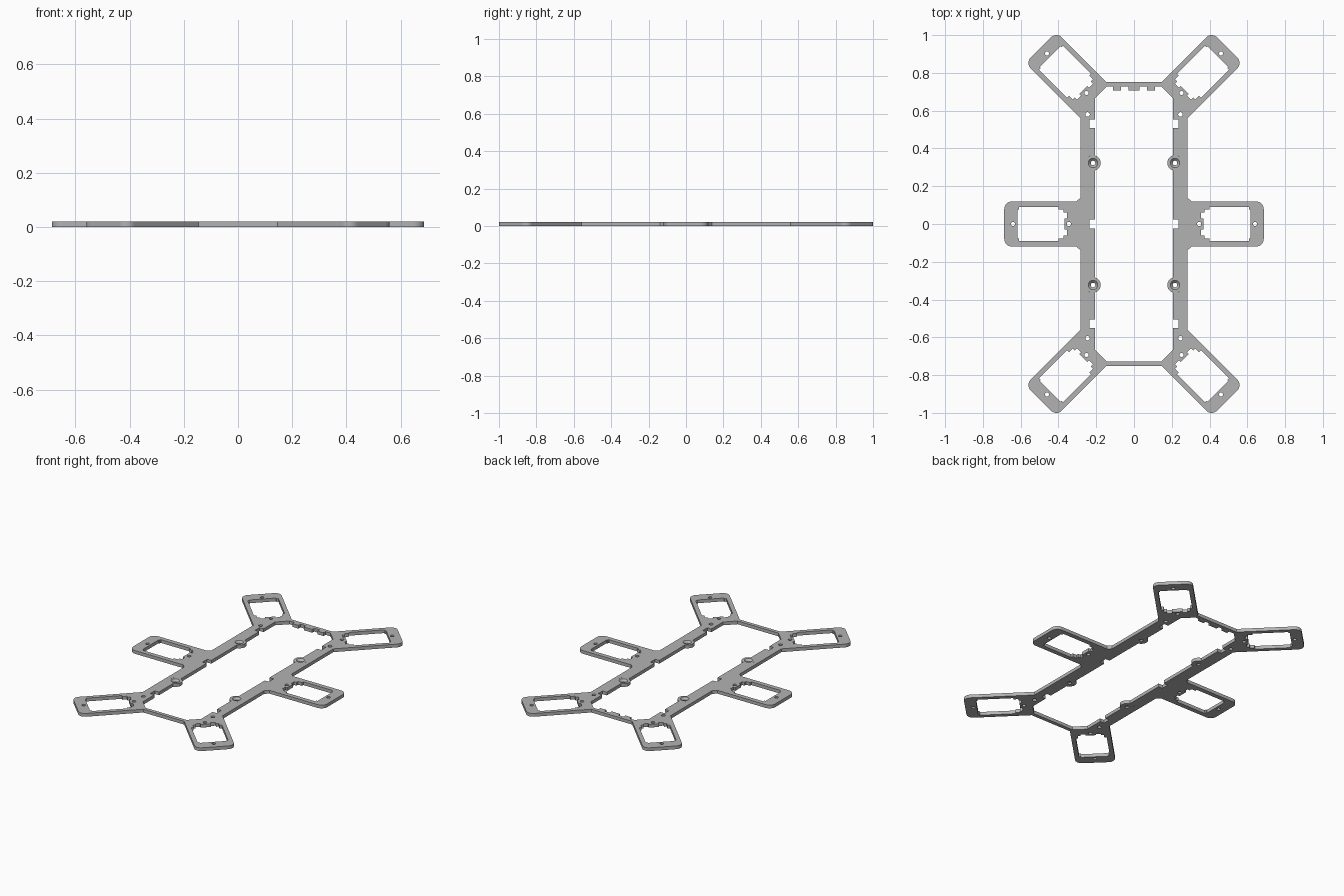
import bpy, bmesh
from math import cos, sin, radians, sqrt, acos, degrees, pi

cube = bpy.data.objects.get("Cube")
if cube:
    bpy.data.objects.remove(cube, do_unlink=True)

T = 0.021          # plate thickness
INNER = 0.206      # half width of the central opening
BOSS_X, BOSS_Y, BOSS_R = 0.217, 0.323, 0.041
ARM_Y = 0.4415     # where the diagonal arm axis crosses x = 0
ARM_SHIFT = 0.323  # diagonal arm offset relative to the middle arm

grey = bpy.data.materials.new("plate_grey")
grey.use_nodes = True
colour = (0.45, 0.45, 0.45, 1)
grey.diffuse_color = colour
grey.node_tree.nodes["Principled BSDF"].inputs["Base Color"].default_value = colour


def arc(cx, cy, r, a0, a1, n=8):
    step = radians(a1 - a0) / n
    return [(cx + r * cos(radians(a0) + i * step),
             cy + r * sin(radians(a0) + i * step)) for i in range(n + 1)]


def flip_x(pts):
    return [(-x, y) for x, y in reversed(pts)]


def flip_y(pts):
    return [(x, -y) for x, y in reversed(pts)]


def circle(x, y, r=0.011):
    return arc(x, y, r, 0, 345, 23)


def diagonal(pts):
    """Move middle-arm points onto the rear diagonal arm."""
    k = 1 / sqrt(2)
    return [((u + ARM_SHIFT - v) * k - ARM_Y / 2,
             (u + ARM_SHIFT + v) * k + ARM_Y / 2) for u, v in pts]


def notch(y, half):
    return [(INNER, y - half), (0.235, y - half), (0.235, y + half), (INNER, y + half)]


def pocket(y):
    a = degrees(acos((INNER - BOSS_X) / BOSS_R))
    return arc(BOSS_X, y, BOSS_R, -a, a, 20)


# Outer outline, one quarter then mirrored
quarter = [(0.145, 0.751)]
quarter += arc(0.411, 0.96, 0.04, 135, 45)
quarter += arc(0.519, 0.853, 0.04, 45, -45)
quarter += [(0.283, 0.56), (0.283, 0.14), (0.305, 0.119)]
quarter += arc(0.647, 0.079, 0.04, 90, 0)
right_side = quarter + flip_y(quarter)
outline = right_side + flip_x(right_side)

# Central opening with notches, boss pockets and rear teeth
side = [(0.145, -0.728), (INNER, -0.667)]
side += notch(-0.528, 0.023) + pocket(-BOSS_Y) + notch(0, 0.024)
side += pocket(BOSS_Y) + notch(0.53, 0.023)
side += [(INNER, 0.667), (0.145, 0.728)]
for a, b in ((0.11, 0.068), (0.03, None)):
    side += [(a, 0.728), (a, 0.708)]
    if b:
        side += [(b, 0.708), (b, 0.728)]
opening = side + flip_x(side)

# Stepped motor window and its screw holes, on the middle arm
half_window = [(0.618, 0.0), (0.618, 0.078), (0.61, 0.078), (0.61, 0.09),
               (0.40, 0.09), (0.40, 0.076), (0.372, 0.076), (0.372, 0.06),
               (0.356, 0.06), (0.356, 0.03), (0.369, 0.03)]
window = half_window + flip_y(half_window)[:-1]
arm_cuts = [window, circle(0.641, 0), circle(0.345, 0)]

right_cuts = list(arm_cuts)
for cut in arm_cuts:
    rear = diagonal(cut)
    right_cuts += [rear, flip_y(rear)]
right_cuts += [circle(0.246, 0.58, 0.012), circle(0.246, -0.605, 0.012)]
loops = [outline, opening] + right_cuts + [flip_x(c) for c in right_cuts]

# Frame plate: filled flat curve with holes, extruded
curve = bpy.data.curves.new("frame_plate", "CURVE")
curve.dimensions = "2D"
curve.fill_mode = "BOTH"
curve.extrude = T / 2
for pts in loops:
    spline = curve.splines.new("POLY")
    spline.points.add(len(pts) - 1)
    for p, (x, y) in zip(spline.points, pts):
        p.co = (x, y, 0, 1)
    spline.use_cyclic_u = True
helper = bpy.data.objects.new("plate_curve", curve)
bpy.context.collection.objects.link(helper)
bpy.context.view_layer.update()
graph = bpy.context.evaluated_depsgraph_get()
mesh = bpy.data.meshes.new_from_object(helper.evaluated_get(graph))
bpy.data.objects.remove(helper, do_unlink=True)


def add_object(name, bm, data):
    bmesh.ops.recalc_face_normals(bm, faces=bm.faces)
    for f in bm.faces:
        f.smooth = False
        f.material_index = 0
    bm.to_mesh(data)
    bm.free()
    data.materials.clear()
    data.materials.append(grey)
    obj = bpy.data.objects.new(name, data)
    bpy.context.collection.objects.link(obj)


bm = bmesh.new()
bm.from_mesh(mesh)
bmesh.ops.translate(bm, verts=bm.verts, vec=(0, 0, T / 2))
bmesh.ops.remove_doubles(bm, verts=bm.verts, dist=0.0001)
add_object("frame_plate", bm, mesh)

# Countersunk screw bosses: a profile spun around each hole
profile = [(BOSS_R, 0), (BOSS_R, T), (0.025, T), (0.012, T * 0.4), (0.012, 0)]
for end, sy in (("front", -1), ("rear", 1)):
    for hand, sx in (("left", 1), ("right", -1)):
        bm = bmesh.new()
        ring = [bm.verts.new((r, 0, z)) for r, z in profile]
        edges = [bm.edges.new((ring[i - 1], ring[i])) for i in range(len(ring))]
        bmesh.ops.spin(bm, geom=ring + edges, cent=(0, 0, 0), axis=(0, 0, 1),
                       angle=2 * pi, steps=32, use_merge=True)
        bmesh.ops.remove_doubles(bm, verts=bm.verts, dist=0.0001)
        bmesh.ops.translate(bm, verts=bm.verts, vec=(sx * BOSS_X, sy * BOSS_Y, 0))
        name = f"{end}_{hand}_screw_boss"
        add_object(name, bm, bpy.data.meshes.new(name))
